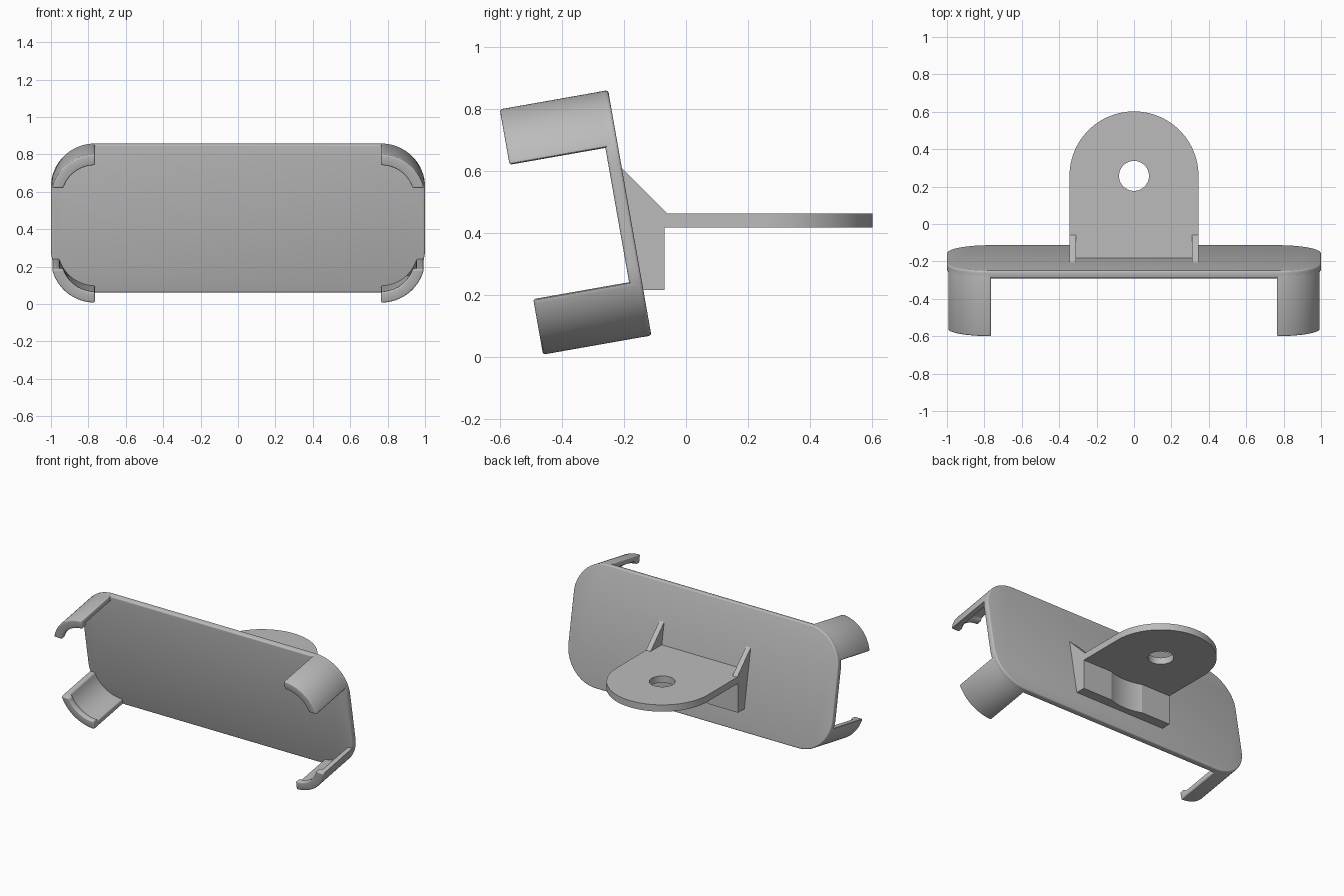
import bpy, bmesh
from math import radians, sin, cos, asin, pi
from mathutils import Matrix

cube = bpy.data.objects.get("Cube")
if cube:
    bpy.data.objects.remove(cube, do_unlink=True)

grey = bpy.data.materials.new("plain grey")
grey.use_nodes = True
colour = (0.5, 0.5, 0.5, 1)
grey.diffuse_color = colour
grey.node_tree.nodes["Principled BSDF"].inputs["Base Color"].default_value = colour

HALF_W, HALF_H, RADIUS = 1.0, 0.402, 0.235
TILT = Matrix.Translation((0, -0.1815, 0.464)) @ Matrix.Rotation(radians(10), 4, "X")


def activate(obj):
    bpy.ops.object.select_all(action="DESELECT")
    obj.select_set(True)
    bpy.context.view_layer.objects.active = obj


def finish(name, bm, bevel=0.0, matrix=Matrix()):
    bmesh.ops.recalc_face_normals(bm, faces=bm.faces)
    mesh = bpy.data.meshes.new(name)
    bm.to_mesh(mesh)
    bm.free()
    mesh.materials.append(grey)
    obj = bpy.data.objects.new(name, mesh)
    bpy.context.collection.objects.link(obj)
    obj.matrix_world = matrix
    activate(obj)
    if bevel:
        mod = obj.modifiers.new("rounded edges", "BEVEL")
        mod.width, mod.segments = bevel, 3
        mod.limit_method, mod.angle_limit = "ANGLE", radians(40)
        bpy.ops.object.modifier_apply(modifier=mod.name)
    bpy.ops.object.shade_smooth_by_angle(angle=radians(35))
    return obj


def prism(points, offset):
    """Extrude a flat outline of 3D points along an offset."""
    bm = bmesh.new()
    face = bm.faces.new([bm.verts.new(p) for p in points])
    new = bmesh.ops.extrude_face_region(bm, geom=[face])["geom"]
    bmesh.ops.translate(bm, vec=offset, verts=[v for v in new if isinstance(v, bmesh.types.BMVert)])
    return bm


def cut_cylinder(obj, radius, y, z0, z1):
    bm = bmesh.new()
    bmesh.ops.create_cone(bm, cap_ends=True, segments=96, radius1=radius, radius2=radius,
                          depth=z1 - z0, matrix=Matrix.Translation((0, y, (z0 + z1) / 2)))
    cutter = finish("cutter", bm)
    cutter.hide_render = True
    mod = obj.modifiers.new("cut", "BOOLEAN")
    mod.operation, mod.solver, mod.object = "DIFFERENCE", "EXACT", cutter
    activate(obj)
    bpy.ops.object.modifier_apply(modifier=mod.name)
    bpy.data.objects.remove(cutter, do_unlink=True)
    bpy.ops.object.shade_smooth_by_angle(angle=radians(35))


# Tilted back plate with rounded corners
outline = []
for corner, (sx, sz) in enumerate([(1, 1), (-1, 1), (-1, -1), (1, -1)]):
    for i in range(17):
        a = (corner + i / 16) * pi / 2
        outline.append((sx * (HALF_W - RADIUS) + RADIUS * cos(a), 0,
                        sz * (HALF_H - RADIUS) + RADIUS * sin(a)))
finish("back_plate", prism(outline, (0, -0.041, 0)), 0.009, TILT)

# Four corner clips: a hooked section swept around each corner, (inset, forward)
SECTION = [(0, 0.015), (0, 0.355), (0.058, 0.355), (0.058, 0.32), (0.038, 0.305), (0.038, 0.015)]
END_HEIGHT = 0.053
STEPS = 20


def corner_clip(name, sx, sz):
    bm = bmesh.new()
    rings = []
    for i in range(STEPS + 1):
        ring = []
        for inset, forward in SECTION:
            r = RADIUS - inset
            start = asin(END_HEIGHT / r)
            a = start + (pi / 2 - start) * i / STEPS
            ring.append(bm.verts.new((sx * (HALF_W - RADIUS + r * cos(a)), -forward,
                                      sz * (HALF_H - RADIUS + r * sin(a)))))
        rings.append(ring)
    n = len(SECTION)
    for a, b in zip(rings, rings[1:]):
        for k in range(n):
            bm.faces.new((a[k], a[(k + 1) % n], b[(k + 1) % n], b[k]))
    bm.faces.new(rings[0])
    bm.faces.new(rings[-1])
    finish(name, bm, 0.008, TILT)


for side, sx in (("left", 1), ("right", -1)):
    for level, sz in (("upper", 1), ("lower", -1)):
        corner_clip(f"{level}_{side}_clip", sx, sz)

# Mounting shelf with a round end and a screw hole
TAB, HOLE_Y = 0.345, 0.257
SHELF_LOW, SHELF_HIGH = 0.416, 0.462
tab = [(TAB, -0.19, SHELF_LOW)]
tab += [(TAB * cos(i * pi / 48), HOLE_Y + TAB * sin(i * pi / 48), SHELF_LOW) for i in range(49)]
tab += [(-TAB, -0.19, SHELF_LOW)]
shelf = finish("mounting_shelf", prism(tab, (0, 0, SHELF_HIGH - SHELF_LOW)))
cut_cylinder(shelf, 0.08, HOLE_Y, 0.3, 0.6)

# Support block under the shelf, scooped for clearance around the hole
block_side = [(-0.07, 0.215), (-0.155, 0.215), (-0.19, 0.43), (-0.07, 0.43)]
block = finish("support_block", prism([(-TAB, y, z) for y, z in block_side], (2 * TAB, 0, 0)))
cut_cylinder(block, 0.35, HOLE_Y, 0.1, SHELF_LOW)

# Triangular gussets above the shelf
gusset_side = [(-0.06, SHELF_HIGH), (-0.07, 0.43), (-0.19, 0.43), (-0.225, 0.608), (-0.207, 0.608)]
for name, x in (("left_gusset", 0.31), ("right_gusset", -TAB)):
    finish(name, prism([(x, y, z) for y, z in gusset_side], (TAB - 0.31, 0, 0)))
